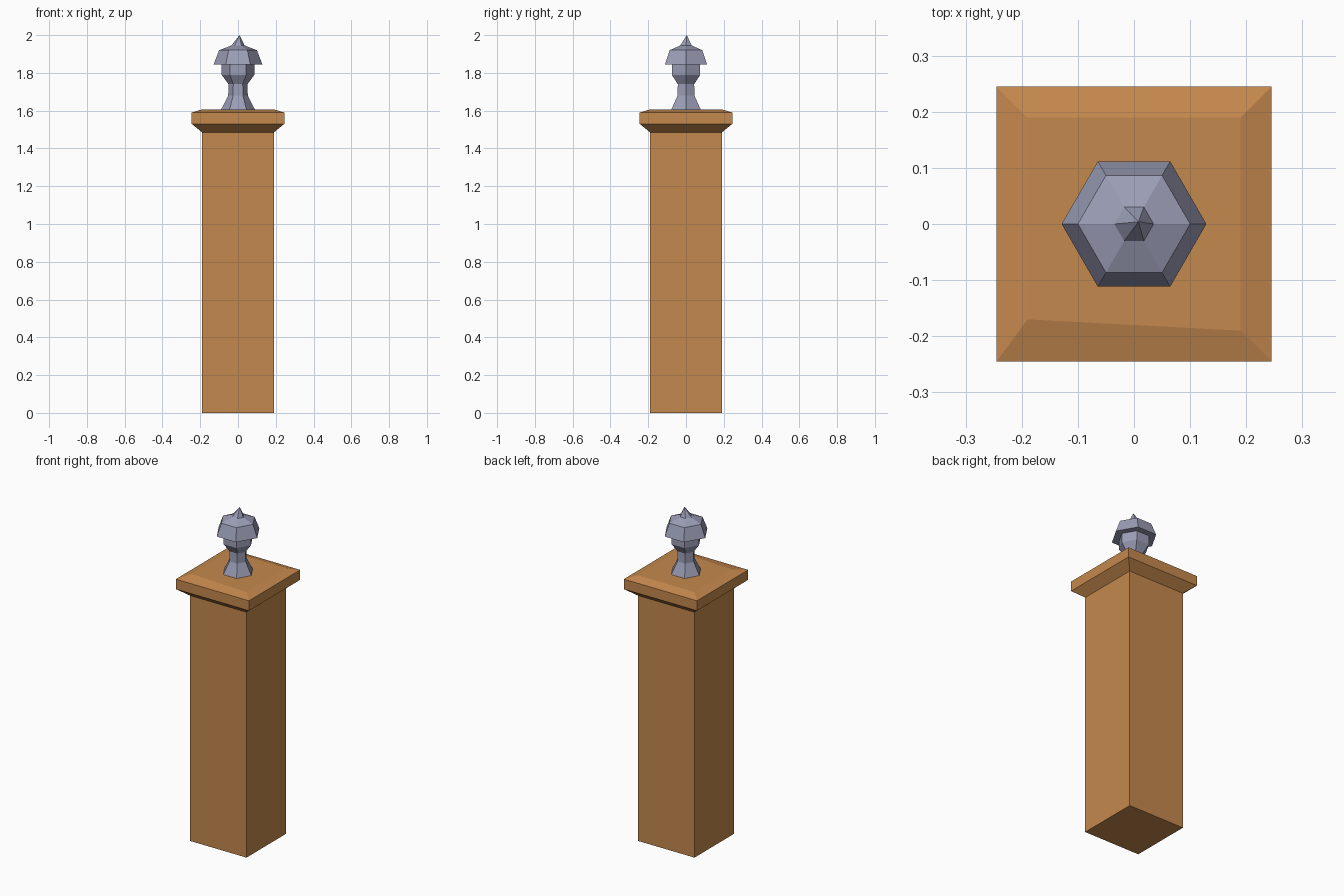
import bpy, bmesh, math

if "Cube" in bpy.data.objects:
    bpy.data.objects.remove(bpy.data.objects["Cube"])


def material(name, rgb):
    m = bpy.data.materials.new(name)
    m.diffuse_color = (*rgb, 1)
    m.use_nodes = True
    m.node_tree.nodes["Principled BSDF"].inputs["Base Color"].default_value = m.diffuse_color
    return m


wood = material("warm wood", (0.56, 0.25, 0.075))
metal = material("blue grey metal", (0.33, 0.34, 0.47))


def stack(name, mat, sides, profile, turn=0.0, bottom=False, top=False, tip=None):
    """Flat-faced turned shape from (radius, z) rings, optionally closed or pointed."""
    bm = bmesh.new()
    rings = []
    for r, z in profile:
        rings.append([bm.verts.new((r * math.cos(turn + math.tau * i / sides),
                                    r * math.sin(turn + math.tau * i / sides), z))
                      for i in range(sides)])
    for a, b in zip(rings, rings[1:]):
        for i in range(sides):
            j = (i + 1) % sides
            bm.faces.new((a[i], a[j], b[j], b[i]))
    if bottom:
        bm.faces.new(rings[0][::-1])
    if top:
        bm.faces.new(rings[-1])
    if tip:
        apex = bm.verts.new(tip)
        for i in range(sides):
            bm.faces.new((rings[-1][i], rings[-1][(i + 1) % sides], apex))
    me = bpy.data.meshes.new(name)
    bm.to_mesh(me)
    bm.free()
    me.materials.append(mat)
    ob = bpy.data.objects.new(name, me)
    bpy.context.collection.objects.link(ob)
    return ob


Q = math.sqrt(2)      # half side -> corner radius for square rings
T = math.pi / 4

# Square post
stack("post", wood, 4, [(0.19 * Q, 0), (0.19 * Q, 1.485)], T, bottom=True)

# Flared cap with a shallow chamfer on top
cap = stack("post_cap", wood, 4,
            [(0.19 * Q, 1.485), (0.245 * Q, 1.53), (0.245 * Q, 1.59), (0.19 * Q, 1.607)],
            T, top=True)
# One slightly worn corner of the chamfer (front left)
for v in cap.data.vertices:
    if v.co.z > 1.6 and v.co.x < 0 and v.co.y < 0:
        v.co.y = -0.17

# Hexagonal finial: flared foot, neck, bulb, overhanging hood
stack("finial", metal, 6,
      [(0.09, 1.605), (0.052, 1.68), (0.05, 1.74), (0.087, 1.79), (0.087, 1.845),
       (0.129, 1.845), (0.1, 1.92), (0.035, 1.945)],
      tip=(0.008, 0.004, 2.0))
